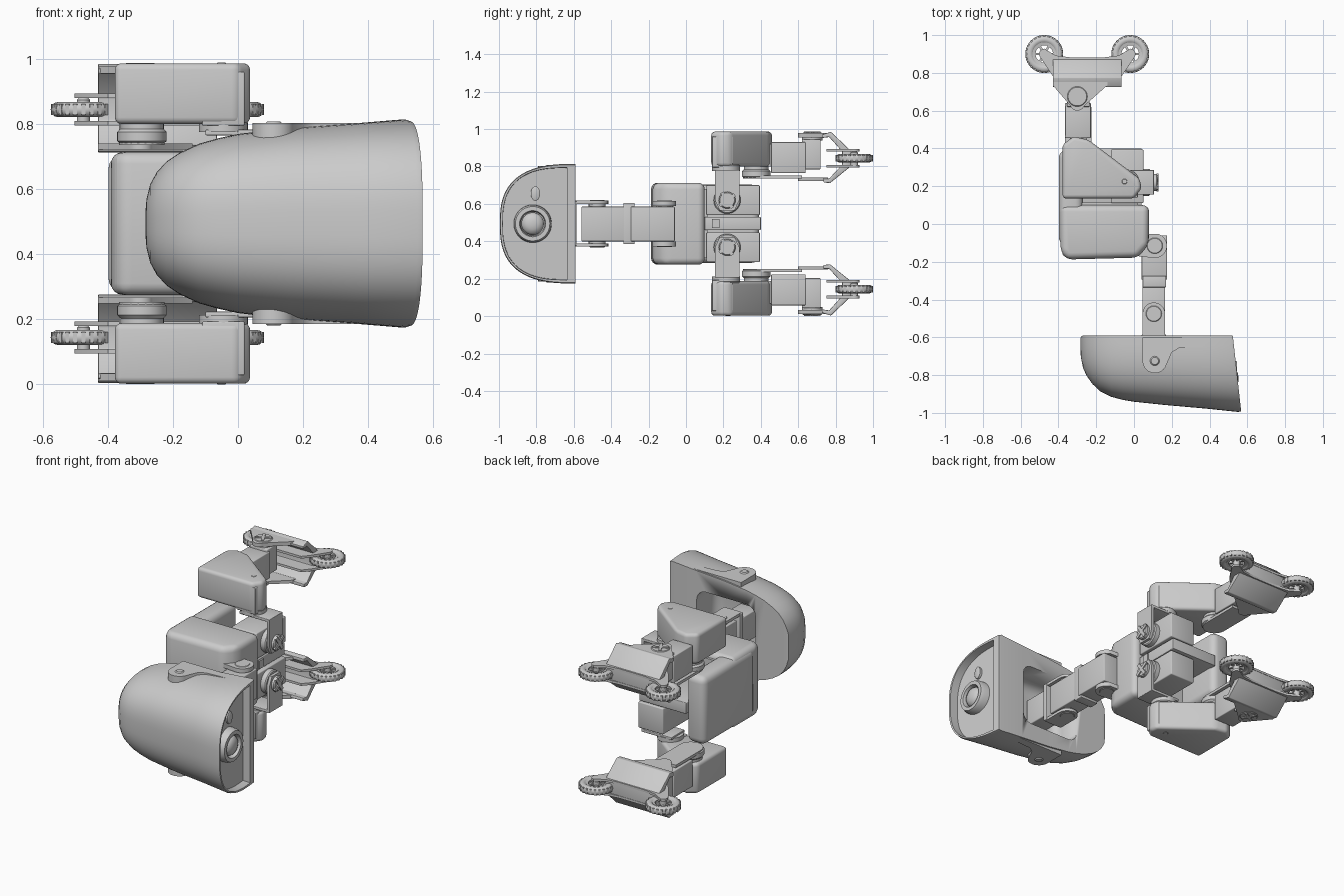
import bpy, bmesh, math
from mathutils import Vector, Matrix

if "Cube" in bpy.data.objects:
    bpy.data.objects.remove(bpy.data.objects["Cube"])

C = 0.494  # symmetry plane height


def Z(s, z):
    return C + s * (z - C)


def finish(name, bm, angle=35):
    bmesh.ops.recalc_face_normals(bm, faces=bm.faces)
    me = bpy.data.meshes.new(name)
    bm.to_mesh(me)
    bm.free()
    me.shade_smooth()
    me.set_sharp_from_angle(angle=math.radians(angle))
    ob = bpy.data.objects.new(name, me)
    bpy.context.collection.objects.link(ob)
    return ob


# extrude a 2D outline along an axis; the outline uses the other two axes in xyz order
def prism(name, pts, lo, hi, axis='z', bevel=0.0, seg=3):
    def at(p, h):
        return {'x': (h, p[0], p[1]), 'y': (p[0], h, p[1]), 'z': (p[0], p[1], h)}[axis]
    bm = bmesh.new()
    a = [bm.verts.new(at(p, lo)) for p in pts]
    b = [bm.verts.new(at(p, hi)) for p in pts]
    bm.faces.new(a)
    bm.faces.new(b[::-1])
    for i in range(len(a)):
        j = (i + 1) % len(a)
        bm.faces.new((a[i], a[j], b[j], b[i]))
    if bevel:
        bmesh.ops.recalc_face_normals(bm, faces=bm.faces)
        bmesh.ops.bevel(bm, geom=bm.edges[:], offset=bevel, segments=seg, profile=0.5, affect='EDGES')
    return finish(name, bm)


def box(name, x0, x1, y0, y1, z0, z1, bevel=0.0, seg=3):
    z0, z1 = min(z0, z1), max(z0, z1)
    return prism(name, [(x0, y0), (x1, y0), (x1, y1), (x0, y1)], z0, z1, 'z', bevel, seg)


# revolve (radius, height) points around an axis through a centre
def lathe(name, c, prof, axis='z', n=36, closed=False):
    rot = {'x': Matrix.Rotation(math.pi / 2, 3, 'Y'), 'z': Matrix.Identity(3)}[axis]
    bm = bmesh.new()
    rings = []
    for r, h in prof:
        rings.append([bm.verts.new(rot @ Vector((r * math.cos(t), r * math.sin(t), h)) + Vector(c))
                      for t in (2 * math.pi * i / n for i in range(n))])
    pairs = list(zip(rings, rings[1:])) + ([(rings[-1], rings[0])] if closed else [])
    for a, b in pairs:
        for i in range(n):
            j = (i + 1) % n
            bm.faces.new((a[i], a[j], b[j], b[i]))
    if not closed:
        bm.faces.new(rings[0])
        bm.faces.new(rings[-1])
    return finish(name, bm)


def disc(name, c, r, h0, h1, axis='z'):
    e = 0.006 * (1 if h1 > h0 else -1)
    return lathe(name, c, [(r, h0), (r, h1 - e), (r - 0.006, h1)], axis)


def arc(cx, cy, r, a0, a1, n=10):
    return [(cx + r * math.cos(math.radians(a0 + (a1 - a0) * i / n)),
             cy + r * math.sin(math.radians(a0 + (a1 - a0) * i / n))) for i in range(n + 1)]


# ---- head shell: D-shaped sections along x (x, half width, depth, base y) with a recessed face
stations = [(-.284, .04, .06, -.61), (-.281, .075, .11, -.597), (-.27, .12, .172, -.59), (-.25, .157, .215, -.59),
            (-.22, .19, .257, -.59), (-.18, .217, .295, -.59), (-.12, .245, .325, -.59), (-.06, .262, .341, -.59),
            (0, .275, .351, -.59), (.15, .293, .368, -.59), (.35, .307, .387, -.59),
            (.508, .32, .405, -.59), (.523, .315, .40, -.592), (.523, .3, .345, -.635), (.475, .298, .343, -.636)]
bm = bmesh.new()
rings = []
N = 48
for x, w, d, base in stations:
    ring = []
    for i in range(N + 1):
        t = math.pi * i / N
        y = base - d * max(0, math.sin(t)) ** (2 / 2.7)
        z = C + math.copysign(w * abs(math.cos(t)) ** (2 / 2.7), math.cos(t))
        ring.append(bm.verts.new((x + .11 * (-.59 - y) * max(0, x / .52), y, z)))
    rings.append(ring)
for a, b in zip(rings, rings[1:]):
    for i in range(N + 1):
        j = (i + 1) % (N + 1)
        bm.faces.new((a[i], a[j], b[j], b[i]))
bm.faces.new(rings[0])
bm.faces.new(rings[-1])
head = finish("head_shell", bm)

# neck opening under the head
cutter = box("neck_opening_cutter", -.06, .34, -.78, -.5, C - .19, C + .19, .06, 4)
cutter.hide_render = True
cutter.hide_viewport = True
mod = head.modifiers.new("opening", 'BOOLEAN')
mod.object = cutter
mod.solver = 'EXACT'

# face: lens, small sensor
lathe("lens_ring", (.49, -.82, C), [(.103, -.02), (.1, .035), (.092, .056), (.07, .056), (.064, .035), (.064, -.02)], 'x')
lathe("lens_dome", (.49, -.82, C), [(.06, -.02), (.06, .035), (.05, .05), (.03, .06), (.01, .063)], 'x')
sensor = lathe("face_sensor", (0, 0, 0), [(.025, -.02), (.025, .012), (.019, .016)], 'x', 24)
sensor.scale = (1, 1, 1.55)
sensor.location = (.497, -.805, .655)

# ears on both sides of the head
for s in (1, -1):
    ear = [(.045, -.6)] + arc(.11, -.725, .065, 180, 330) + [(.2, -.68), (.24, -.655), (.4, -.645), (.4, -.6)]
    prism("ear_plate", ear, Z(s, .74), Z(s, .802))
    disc("ear_screw", (.11, -.725, Z(s, .79)), .025, 0, s * .018)

# ---- neck
box("head_servo", .045, .165, -.77, -.59, .41, .58, .006)
box("neck_upper_servo", .045, .165, -.56, -.315, .40, .585, .005)
box("neck_lower_servo", .04, .175, -.295, -.06, .40, .585, .005)
box("neck_joint_plate", .045, .17, -.335, -.275, .385, .605, .004)
box("neck_head_plate", .04, .17, -.615, -.585, .375, .615, .004)
for s in (1, -1):
    link = [(.045, -.6), (.165, -.6)] + arc(.105, -.475, .06, 0, 180)
    prism("neck_upper_bracket", link, Z(s, .6), Z(s, .617))
    disc("neck_upper_horn", (.105, -.475, Z(s, .58)), .045, 0, s * .04)
    arm = [(-.02, -.05), (-.02, -.165), (.06, -.175)] + arc(.11, -.115, .065, -90, 70)
    prism("neck_lower_bracket", arm, Z(s, .59), Z(s, .615))
    disc("neck_lower_horn", (.11, -.115, Z(s, .58)), .045, 0, s * .038)

# ---- torso and back pack
torso = [(-.39, .1), (.08, .1), (.078, -.11), (.02, -.178), (-.36, -.188), (-.39, -.14)]
prism("torso_shell", torso, .275, .713, 'z', .035, 4)
box("back_pack", -.398, -.27, -.11, .39, .285, .703, .04, 4)
for s in (1, -1):
    disc("torso_screw", (-.34, -.14, Z(s, .70)), .02, 0, s * .012)

# ---- hips
box("hip_center_block", -.28, .04, .1, .4, .46, .53, .004)
box("hip_center_plug", .03, .05, .14, .18, .47, .52)
box("hip_mount_plate", -.28, .02, .09, .115, .31, .68)

for s in (1, -1):
    # hip roll servo and horn
    box("hip_servo", -.12, .05, .11, .395, Z(s, .54), Z(s, .7), .006)
    disc("hip_horn", (.04, .22, Z(s, .62)), .072, 0, .045, 'x')
    disc("hip_horn_cap", (.08, .22, Z(s, .62)), .045, 0, .045, 'x')
    for a in (0.6, 2.17):
        bar = box("hip_horn_bar", -.006, .006, -.05, .05, -.01, .01)
        bar.location = (.125, .22, Z(s, .62))
        bar.rotation_euler = (a, 0, 0)
    plate = [(.155, Z(s, .78)), (.155, Z(s, .62)), (.18, Z(s, .565)), (.26, Z(s, .565)), (.285, Z(s, .62)), (.285, Z(s, .78))]
    prism("hip_bracket_plate", plate, .088, .105, 'x')
    box("hip_bracket_shelf", -.1, .105, .155, .285, Z(s, .765), Z(s, .782), .003)
    disc("hip_pitch_horn", (-.045, .215, Z(s, .775)), .075, 0, s * .035)

    # thigh
    thigh = [(-.378, .135), (.0, .135), (.04, .19), (.03, .24), (-.24, .445), (-.32, .463), (-.378, .42)]
    prism("thigh_cover", thigh, Z(s, .8), Z(s, .986), 'z', .02, 4)
    box("thigh_servo", -.11, .02, .14, .25, Z(s, .795), Z(s, .96), .004)
    disc("thigh_screw", (-.05, .225, Z(s, .975)), .018, 0, s * .013)

    # knee and shin
    lathe("knee_horn", (-.295, .375, Z(s, .735)),
          [(.06, 0), (.076, s * .012), (.076, s * .04), (.066, s * .05), (.066, s * .075)])
    shin = [(-.365, .62), (-.225, .62)] + arc(-.295, .375, .07, 0, -180)
    prism("shin_plate", shin, Z(s, .735), Z(s, .752))
    box("shin_servo", -.365, -.228, .455, .64, Z(s, .765), Z(s, .93), .005)
    box("shin_neck", -.34, -.25, .40, .47, Z(s, .8), Z(s, .92))
    box("ankle_servo", -.355, -.235, .62, .72, Z(s, .785), Z(s, .945), .005)

    # foot yoke, hollow sole and wheel arms
    tab = arc(-.3, .64, .04, 200, 340) + [(-.14, .735), (-.14, .76), (-.43, .76), (-.43, .735)]
    prism("foot_yoke_top", tab, Z(s, .955), Z(s, .978))
    prism("foot_yoke_bottom", tab, Z(s, .722), Z(s, .74))
    disc("ankle_horn", (-.3, .675, Z(s, .94)), .055, 0, s * .042)
    for a in (0.5, 2.07):
        bar = box("ankle_horn_bar", -.045, .045, -.008, .008, -.006, .006)
        bar.location = (-.3, .675, Z(s, .981))
        bar.rotation_euler = (0, 0, a)
    prof = [(.735, .715), (.77, .711), (.88, .80), (.88, .885), (.775, .985), (.725, .97),
            (.728, .952), (.765, .958), (.835, .88), (.835, .81), (.765, .735), (.735, .735)]
    prism("foot_sole", [(y, Z(s, z)) for y, z in prof], -.43, -.065, 'x', .004, 2)
    arms = arc(-.475, .9, .028, 90, 220, 6) + [(-.435, .79), (-.4, .75), (-.095, .75), (-.06, .79)] \
        + arc(-.02, .9, .028, -40, 90, 6) + [(-.08, .892), (-.16, .882), (-.335, .882), (-.415, .892)]
    for z in (.795, .879):
        prism("wheel_arm", arms, Z(s, z), Z(s, z + .014))

    # wheels: tyre, rim, spokes, hub and tread blocks
    for wx in (-.475, -.02):
        c = (wx, .9, Z(s, .844))
        tyre = [(.077 + p[0], p[1]) for p in arc(0, 0, .0235, 0, 330, 11)]
        lathe("wheel_tyre", c, tyre, 'z', 40, True)
        lathe("wheel_rim", c, [(.046, -.016), (.062, -.019), (.062, .019), (.046, .016)], 'z', 32, True)
        disc("wheel_hub", (wx, .9, Z(s, .844) - .036), .02, 0, .072)
        for k in range(3):
            spoke = box("wheel_spoke", -.055, .055, -.006, .006, -.01, .01)
            spoke.location = c
            spoke.rotation_euler = (0, 0, k * math.pi / 3)
        for k in range(24):
            block = box("tyre_tread", .085, .1, -.006, .006, -.0165, .0165)
            block.location = c
            block.rotation_euler = (0, 0, 2 * math.pi * k / 24)
